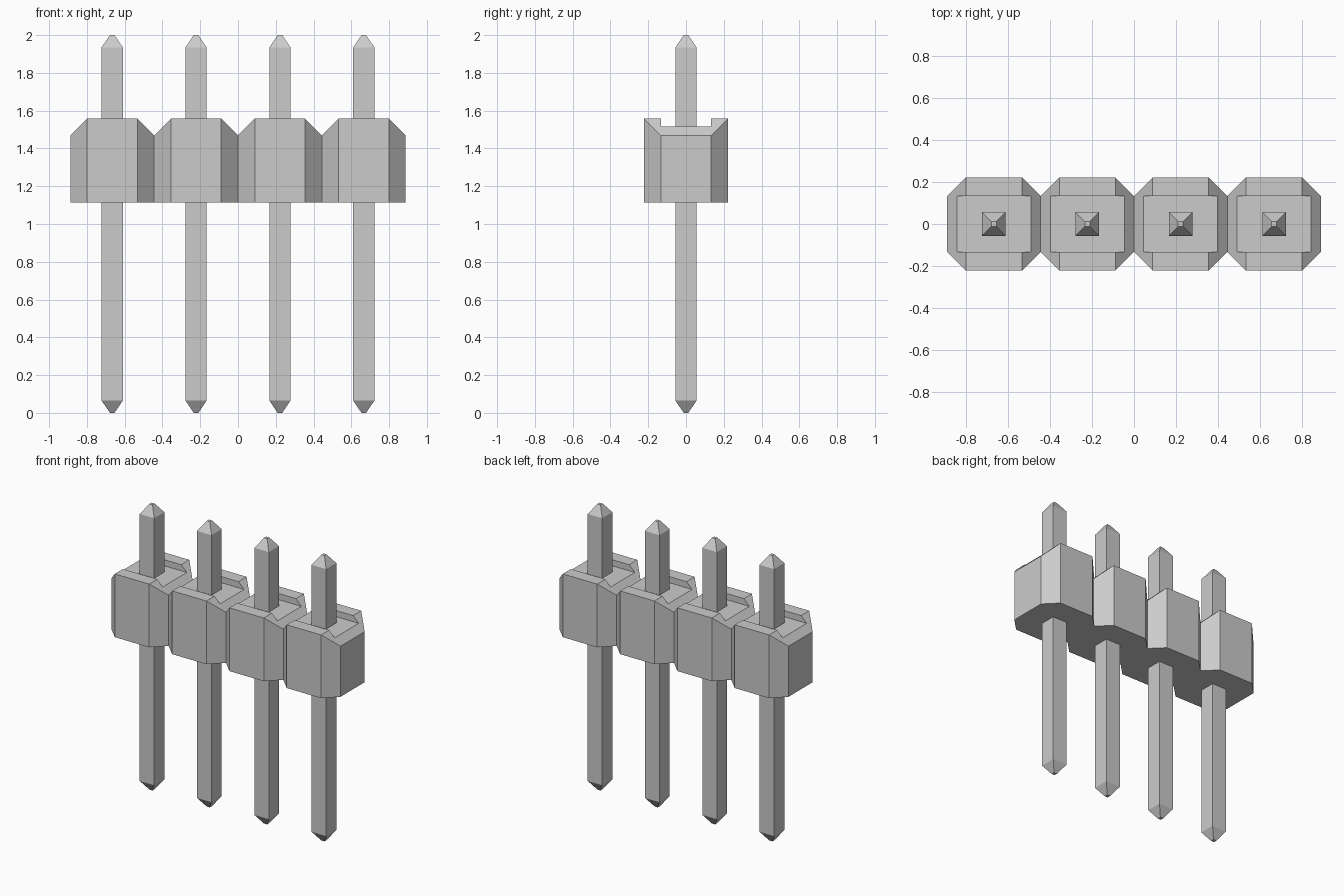
import bpy
import bmesh
from mathutils import Vector

PITCH = 0.444        # spacing of the units
HALF = PITCH / 2     # half size of one housing block
FLAT = 0.133         # half width of the unchamfered sides
BOTTOM, FLOOR, TOP = 1.115, 1.515, 1.558
PIN, TIP, TAPER = 0.056, 0.012, 0.065

cube = bpy.data.objects.get("Cube")
if cube:
    bpy.data.objects.remove(cube)

grey = bpy.data.materials.new("plain grey")
grey.use_nodes = True
colour = (0.6, 0.6, 0.6, 1)
grey.diffuse_color = colour
grey.node_tree.nodes["Principled BSDF"].inputs["Base Color"].default_value = colour


def finish(bm, name):
    bmesh.ops.recalc_face_normals(bm, faces=bm.faces)
    mesh = bpy.data.meshes.new(name)
    bm.to_mesh(mesh)
    bm.free()
    mesh.materials.append(grey)
    return mesh


def cut(bm, point, normal):
    """Slice off everything beyond the plane and cap the opening."""
    geom = bm.verts[:] + bm.edges[:] + bm.faces[:]
    result = bmesh.ops.bisect_plane(bm, geom=geom, dist=1e-5, plane_co=point,
                                    plane_no=Vector(normal).normalized(), clear_outer=True)
    edges = [e for e in result["geom_cut"]
             if isinstance(e, bmesh.types.BMEdge) and e.is_boundary]
    bmesh.ops.contextual_create(bm, geom=edges)


def housing_mesh():
    # Slotted side profile, extruded along x
    bm = bmesh.new()
    profile = [(-HALF, BOTTOM), (HALF, BOTTOM), (HALF, TOP), (FLAT, TOP),
               (FLAT, FLOOR), (-FLAT, FLOOR), (-FLAT, TOP), (-HALF, TOP)]
    face = bm.faces.new([bm.verts.new((-HALF, y, z)) for y, z in profile])
    ext = bmesh.ops.extrude_face_region(bm, geom=[face])
    verts = [v for v in ext["geom"] if isinstance(v, bmesh.types.BMVert)]
    bmesh.ops.translate(bm, verts=verts, vec=(PITCH, 0, 0))
    # Sloped shoulders, then upright corner chamfers
    for sx in (-1, 1):
        cut(bm, (sx * FLAT, 0, TOP), (sx, 0, 1))
    for sx in (-1, 1):
        for sy in (-1, 1):
            cut(bm, (sx * FLAT, sy * HALF, BOTTOM), (sx, sy, 0))
    return finish(bm, "housing")


def pin_mesh():
    # Square pin with tapered tips, lofted through four square rings
    bm = bmesh.new()
    rings = []
    for z, r in ((0, TIP), (TAPER, PIN), (2 - TAPER, PIN), (2, TIP)):
        rings.append([bm.verts.new((x * r, y * r, z))
                      for x, y in ((-1, -1), (1, -1), (1, 1), (-1, 1))])
    for low, high in zip(rings, rings[1:]):
        for i in range(4):
            j = (i + 1) % 4
            bm.faces.new((low[i], low[j], high[j], high[i]))
    bm.faces.new(rings[0])
    bm.faces.new(rings[-1])
    return finish(bm, "pin")


# Row of four identical units
parts = {"housing": housing_mesh(), "pin": pin_mesh()}
for i in range(4):
    for name, mesh in parts.items():
        obj = bpy.data.objects.new(f"{name}_{i + 1}", mesh)
        obj.location.x = (i - 1.5) * PITCH
        bpy.context.collection.objects.link(obj)
